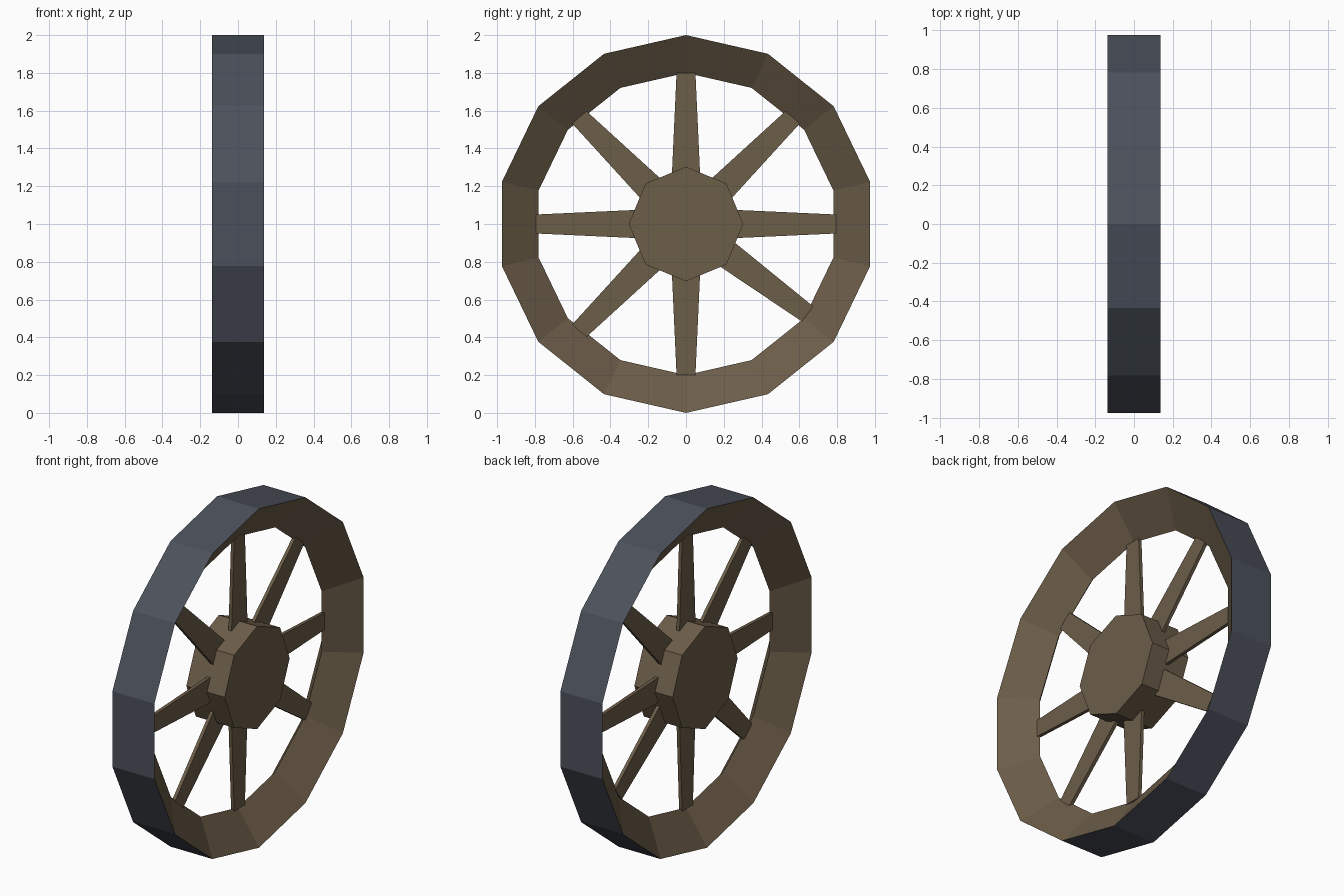
import bpy, bmesh, math
from mathutils import Matrix

if "Cube" in bpy.data.objects:
    bpy.data.objects.remove(bpy.data.objects["Cube"])

def material(name, rgb):
    m = bpy.data.materials.new(name)
    m.diffuse_color = (*rgb, 1)
    m.use_nodes = True
    m.node_tree.nodes["Principled BSDF"].inputs["Base Color"].default_value = m.diffuse_color
    return m

wood = material("brown wood", (0.150, 0.109, 0.066))
iron = material("dark iron", (0.071, 0.082, 0.105))

def make(name, bm, mats):
    bmesh.ops.recalc_face_normals(bm, faces=bm.faces)
    me = bpy.data.meshes.new(name)
    bm.to_mesh(me)
    bm.free()
    for m in mats:
        me.materials.append(m)
    ob = bpy.data.objects.new(name, me)
    bpy.context.collection.objects.link(ob)
    ob.location.z = 1
    return ob

# rim: 14-sided ring with a triangular section, ridge pointing inwards
N = 14
section = [(-0.137, 1.0), (0.137, 1.0), (0.0, 0.8)]
bm = bmesh.new()
rings = []
for i in range(N):
    a = math.pi / 2 + 2 * math.pi * i / N
    rings.append([bm.verts.new((x, r * math.cos(a), r * math.sin(a))) for x, r in section])
for i in range(N):
    p, q = rings[i], rings[(i + 1) % N]
    for k in range(3):
        j = (k + 1) % 3
        f = bm.faces.new((p[k], p[j], q[j], q[k]))
        f.material_index = 1 if k == 0 else 0   # outer band is iron
make("wheel_rim", bm, [wood, iron])

# hub: octagonal block
bm = bmesh.new()
bmesh.ops.create_cone(bm, cap_ends=True, segments=8, radius1=0.303, radius2=0.303, depth=0.25,
                      matrix=Matrix.Rotation(math.pi / 2, 4, 'Y'))
make("wheel_hub", bm, [wood])

# spokes: thin tapered boards, one sits slightly crooked
def spoke(name, degrees):
    bm = bmesh.new()
    bmesh.ops.create_cube(bm, size=1)
    for v in bm.verts:
        outer = v.co.y > 0
        v.co.x *= 0.02
        v.co.z *= 0.10 if outer else 0.155
        v.co.y = 0.80 if outer else 0.20
    bm.transform(Matrix.Rotation(math.radians(degrees), 4, 'X'))
    make(name, bm, [wood])

for i, d in enumerate([0, 45, 90, 135, 180, 225, 270, 323.5]):
    spoke(f"spoke_{i + 1}", d)
